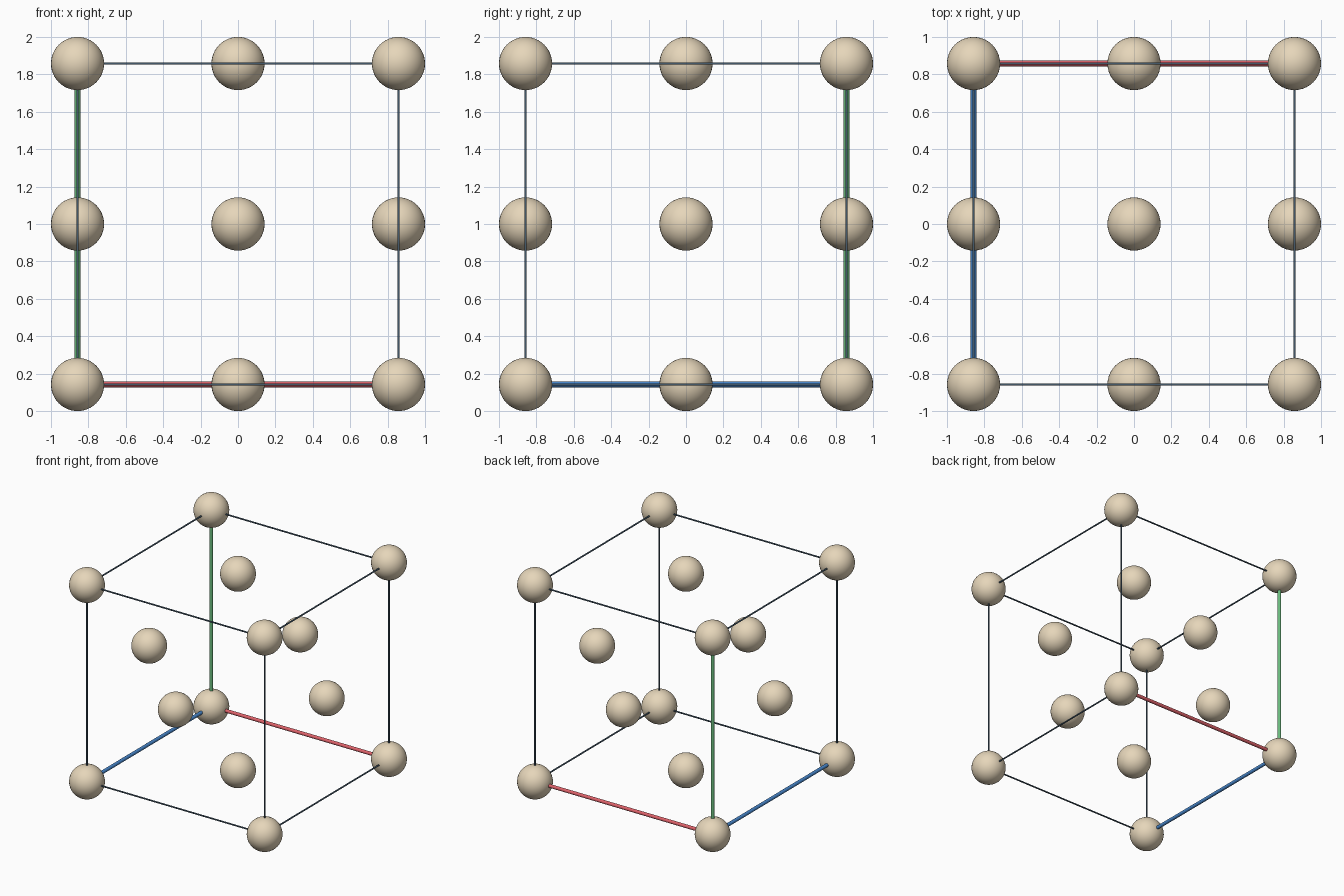
import bpy
from mathutils import Vector

if "Cube" in bpy.data.objects:
    bpy.data.objects.remove(bpy.data.objects["Cube"])

R = 0.142           # atom radius
H = 1.0 - R         # half of the cell edge
MID = Vector((0, 0, 1))


def material(name, rgb):
    m = bpy.data.materials.new(name)
    m.diffuse_color = (*[((c / 255 + 0.055) / 1.055) ** 2.4 for c in rgb], 1)
    m.use_nodes = True
    m.node_tree.nodes["Principled BSDF"].inputs["Base Color"].default_value = m.diffuse_color
    return m


TAN = material("tan", (230, 214, 186))
SLATE = material("dark slate", (70, 92, 110))
RED = material("red", (222, 98, 106))
GREEN = material("green", (108, 190, 128))
BLUE = material("blue", (74, 138, 208))


def finish(name, mat):
    ob = bpy.context.object
    ob.name = name
    ob.data.materials.append(mat)
    bpy.ops.object.shade_smooth_by_angle()


def atom(name, p):
    bpy.ops.mesh.primitive_uv_sphere_add(segments=40, ring_count=24, radius=R,
                                         location=MID + Vector(p) * H)
    finish(name, TAN)


def rod(name, a, b, radius, mat):
    a, b = MID + Vector(a) * H, MID + Vector(b) * H
    d = b - a
    bpy.ops.mesh.primitive_cylinder_add(vertices=16, radius=radius, depth=d.length,
                                        location=(a + b) / 2,
                                        rotation=d.to_track_quat('Z', 'Y').to_euler())
    finish(name, mat)


# Atoms on the corners and the face centres
for x in (-1, 0, 1):
    for y in (-1, 0, 1):
        for z in (-1, 0, 1):
            n = abs(x) + abs(y) + abs(z)
            if n == 3:
                atom("corner_atom", (x, y, z))
            elif n == 1:
                atom("face_atom", (x, y, z))

# Cell edges: the three meeting at the origin corner are thick coloured axes
origin = (-1, 1, -1)
axes = (("red_axis", RED), ("blue_axis", BLUE), ("green_axis", GREEN))
for axis in range(3):
    u, v = [i for i in range(3) if i != axis]
    for su in (-1, 1):
        for sv in (-1, 1):
            a, b = [0] * 3, [0] * 3
            a[axis], b[axis] = -1, 1
            a[u] = b[u] = su
            a[v] = b[v] = sv
            if su == origin[u] and sv == origin[v]:
                rod(axes[axis][0], a, b, 0.015, axes[axis][1])
            else:
                rod("cell_edge", a, b, 0.0065, SLATE)
